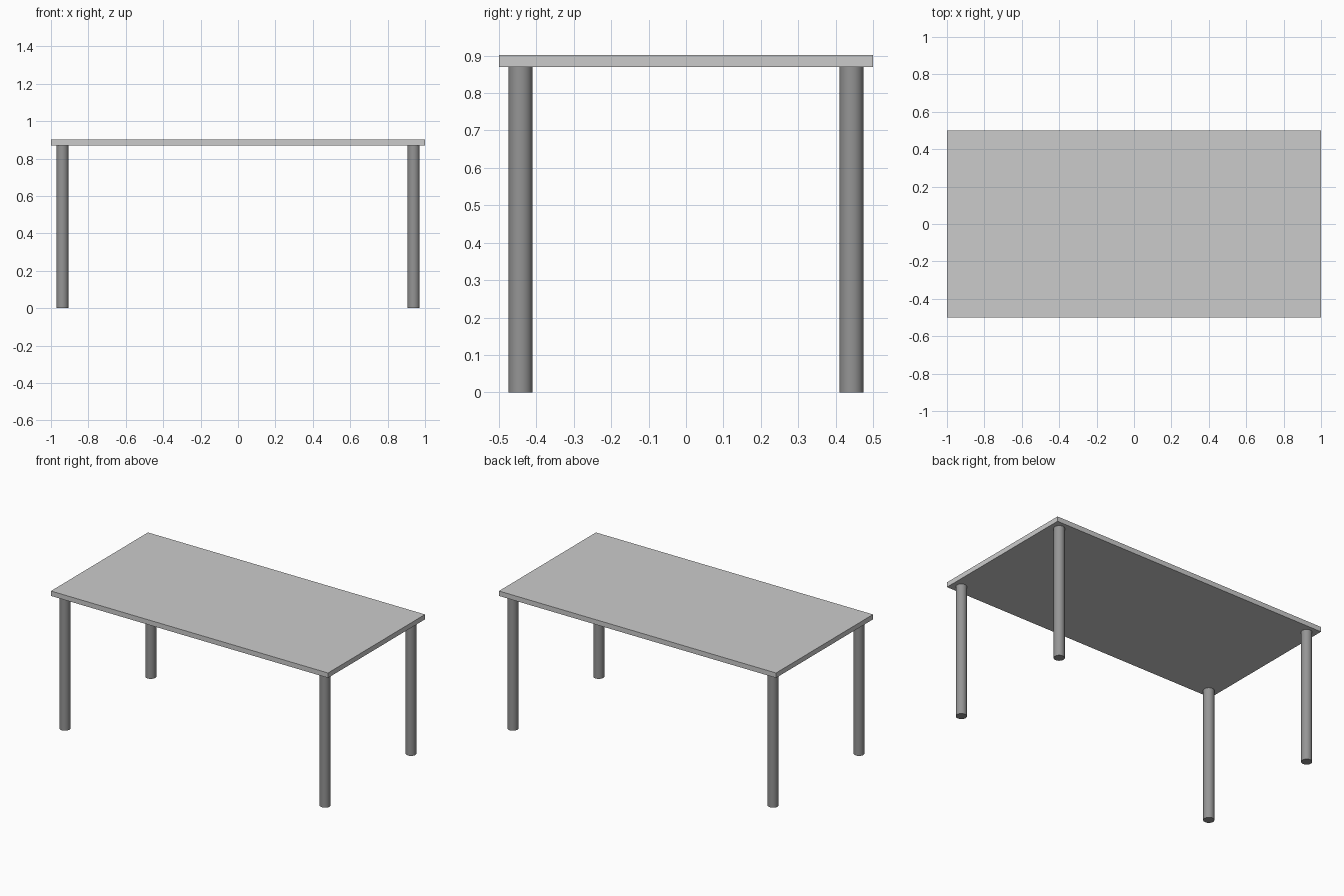
import bpy
import math

if "Cube" in bpy.data.objects:
    bpy.data.objects.remove(bpy.data.objects["Cube"])

TOP_Z, THICK = 0.902, 0.032
LEG_R, LEG_X, LEG_Y = 0.0325, 0.939, 0.4425
LEG_H = TOP_Z - THICK

# Table top: thin rectangular slab
bpy.ops.mesh.primitive_cube_add(size=1, location=(0, 0, TOP_Z - THICK / 2))
top = bpy.context.object
top.name = "table_top"
top.scale = (2, 1, THICK)
bpy.ops.object.transform_apply(location=False, rotation=False, scale=True)

# Dark grey for the legs
dark = bpy.data.materials.new("dark_grey")
dark.diffuse_color = (0.3, 0.3, 0.3, 1)
dark.use_nodes = True
dark.node_tree.nodes["Principled BSDF"].inputs["Base Color"].default_value = dark.diffuse_color

# Four round legs, one near each corner
for side, sx in (("left", -1), ("right", 1)):
    for end, sy in (("front", -1), ("back", 1)):
        bpy.ops.mesh.primitive_cylinder_add(
            vertices=32, radius=LEG_R, depth=LEG_H,
            location=(sx * LEG_X, sy * LEG_Y, LEG_H / 2))
        leg = bpy.context.object
        leg.name = f"{end}_{side}_leg"
        leg.data.materials.append(dark)
        bpy.ops.object.shade_smooth_by_angle(angle=math.radians(30))
